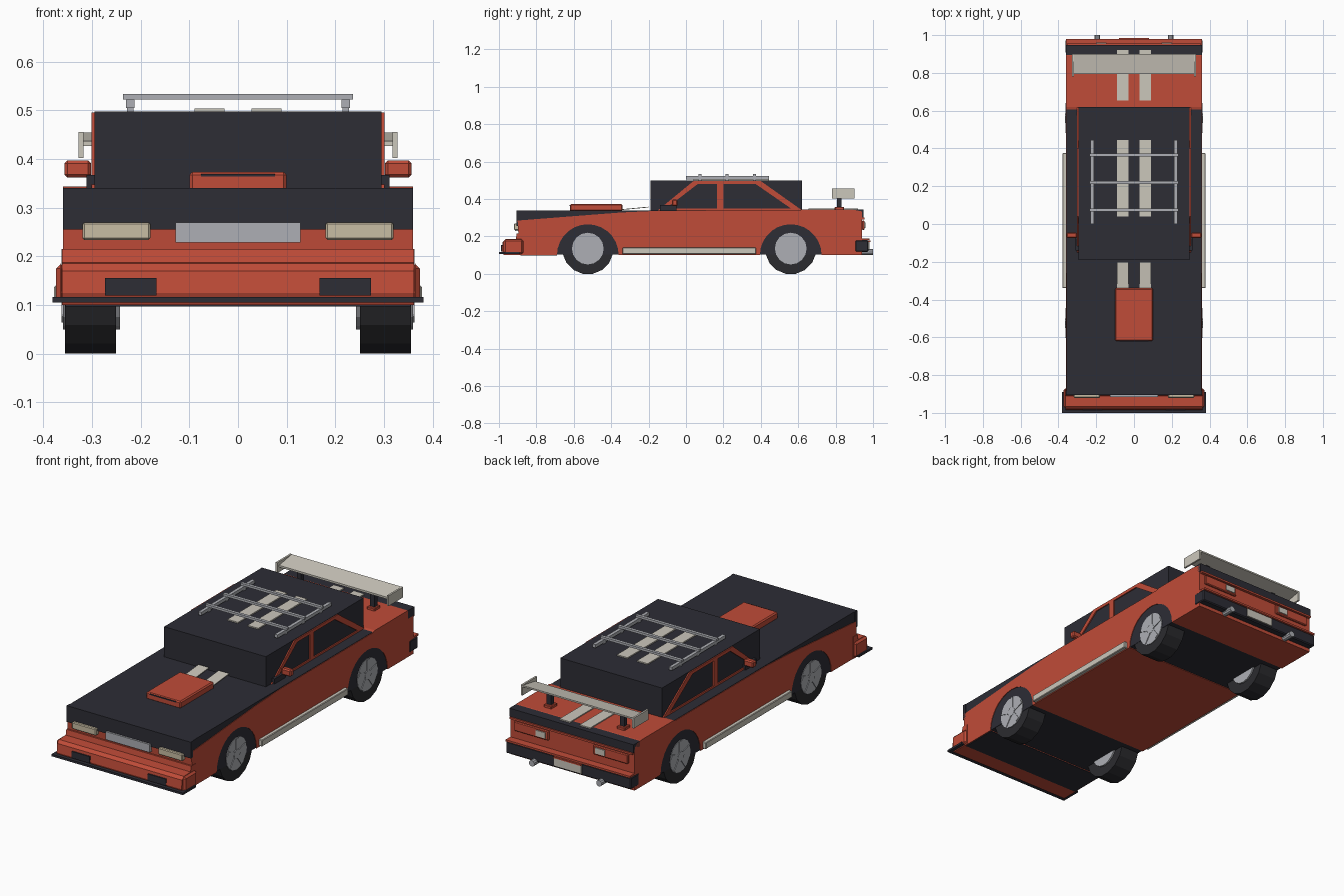
import bpy, bmesh, math
from mathutils import Matrix, Vector

cube = bpy.data.objects.get("Cube")
if cube:
    bpy.data.objects.remove(cube, do_unlink=True)


def material(name, r, g, b):
    m = bpy.data.materials.new(name)
    m.use_nodes = True
    m.diffuse_color = (r, g, b, 1)
    m.node_tree.nodes["Principled BSDF"].inputs["Base Color"].default_value = (r, g, b, 1)
    return m


RED = material("orange red paint", .53, .072, .04)
DARK = material("charcoal", .026, .026, .036)
CREAM = material("cream", .6, .57, .5)
LAMP = material("lamp beige", .58, .51, .37)
SILVER = material("silver", .42, .43, .46)
TIRE = material("tire rubber", .024, .024, .028)


def finish(name, bm, mat):
    bmesh.ops.recalc_face_normals(bm, faces=bm.faces)
    mesh = bpy.data.meshes.new(name)
    bm.to_mesh(mesh)
    bm.free()
    mesh.materials.append(mat)
    ob = bpy.data.objects.new(name, mesh)
    bpy.context.collection.objects.link(ob)
    return ob


def box(name, mat, x, y, z, bevel=0):
    """Box from (min, max) ranges."""
    bm = bmesh.new()
    bmesh.ops.create_cube(bm, size=1)
    for v in bm.verts:
        v.co = [r[0] if c < 0 else r[1] for c, r in zip(v.co, (x, y, z))]
    if bevel:
        bmesh.ops.bevel(bm, geom=bm.edges[:], offset=bevel, segments=1, affect='EDGES')
    return finish(name, bm, mat)


def pair(name, mat, x, y, z, bevel=0):
    """The same box on the left (+x) and the right."""
    box("left_" + name, mat, x, y, z, bevel)
    box("right_" + name, mat, (-x[1], -x[0]), y, z, bevel)


def extrude_x(name, mat, points, x0, x1):
    """Side profile of (y, z) points drawn out along x."""
    bm = bmesh.new()
    face = bm.faces.new([bm.verts.new((x0, y, z)) for y, z in points])
    out = bmesh.ops.extrude_face_region(bm, geom=[face])
    moved = [g for g in out["geom"] if isinstance(g, bmesh.types.BMVert)]
    bmesh.ops.translate(bm, vec=(x1 - x0, 0, 0), verts=moved)
    return finish(name, bm, mat)


def cylinder(name, mat, center, radius, length, sides, axis='Y', top=None, turn=0):
    bm = bmesh.new()
    bmesh.ops.create_cone(bm, cap_ends=True, segments=sides, radius1=radius,
                          radius2=top or radius, depth=length)
    rot = Matrix.Rotation(math.pi / 2, 4, axis) @ Matrix.Rotation(turn, 4, 'Z')
    bm.transform(Matrix.Translation(center) @ rot)
    return finish(name, bm, mat)


AXLES = {"front": -.525, "rear": .56}
FLOOR, WIDTH, ARCH = .1, .36, .165


def arch(yc):
    steps = 14
    return [(yc + ARCH * math.cos(math.pi * i / steps),
             FLOOR + ARCH * math.sin(math.pi * i / steps)) for i in range(steps + 1)]


# Painted shell with open wheel arches around a dark core
upper = [(-.89, FLOOR), (-.9, .285), (-.35, .328), (-.15, .337), (.6, .338),
         (.62, .344), (.89, .344), (.94, .334), (.94, FLOOR)]
extrude_x("body_shell", RED, upper + arch(AXLES["rear"]) + arch(AXLES["front"]), -WIDTH, WIDTH)
box("inner_body", DARK, (-.357, .357), (-.892, .9), (FLOOR + .003, .34))
box("front_underside", DARK, (-.355, .355), (-.885, AXLES["front"] - ARCH), (.097, .102))
box("nose_panel", DARK, (-WIDTH, WIDTH), (-.905, -.885), (.255, .34))

# Front end
pair("headlight", LAMP, (.18, .32), (-.92, -.89), (.234, .27), .004)
box("grille", SILVER, (-.128, .128), (-.915, -.89), (.228, .27))
bumper = [(-.975, .1), (-.985, .125), (-.98, .17), (-.965, .185), (-.91, .187),
          (-.905, .215), (-.87, .215), (-.87, .1)]
extrude_x("front_bumper", RED, bumper, -.362, .362)
pair("bumper_end", RED, (.355, .374), (-.975, -.87), (.105, .185), .01)
box("front_splitter", DARK, (-.381, .381), (-1, -.89), (.105, .116))
pair("fog_recess", DARK, (.168, .273), (-.988, -.97), (.12, .155))

# Rear end
box("tail_trim", DARK, (-WIDTH, WIDTH), (.895, .948), (.3, .343))
box("tail_edge", RED, (-.355, .355), (.94, .955), (.29, .3))
box("rear_bumper", DARK, (-.363, .363), (.905, .975), (.118, .18), .005)
box("rear_bumper_cap", RED, (-.36, .36), (.93, .98), (.18, .19))
box("number_plate", CREAM, (-.08, .08), (.97, .982), (.128, .17))
box("number_plate_frame", RED, (-.08, .08), (.97, .986), (.171, .178))
pair("tail_light", RED, (.13, .33), (.94, .955), (.235, .285), .004)
pair("reverse_light", CREAM, (.145, .2), (.95, .96), (.245, .275))
for side, s in (("left", 1), ("right", -1)):
    cylinder(side + "_exhaust", SILVER, (s * .195, .965, .117), .016, .07, 10, 'X')

# Cabin with painted window frames
box("cabin", DARK, (-.295, .295), (-.19, .62), (.335, .498))
pillars = {
    "front_pillar": [(-.15, .34), (-.12, .34), (.065, .482), (.04, .496)],
    "middle_pillar": [(.165, .34), (.2, .34), (.2, .49), (.165, .49)],
    "rear_pillar": [(.575, .34), (.62, .34), (.4, .496), (.37, .482)],
    "roof_rail": [(.055, .48), (.385, .48), (.4, .496), (.04, .496)],
    "window_sill": [(-.15, .338), (.62, .338), (.6, .35), (-.13, .35)],
}
for side, s in (("left", 1), ("right", -1)):
    for name, pts in pillars.items():
        extrude_x(f"{side}_{name}", RED, pts, s * .293, s * .301)
pair("mirror", RED, (.302, .357), (-.075, -.045), (.362, .397), .006)
pair("mirror_foot", DARK, (.29, .311), (-.14, -.05), (.338, .367))

# Bonnet scoop
box("bonnet_scoop", RED, (-.1, .1), (-.62, -.34), (.335, .373), .006)
box("scoop_slot", DARK, (-.076, .076), (-.623, -.61), (.364, .369))

# Racing stripes
pair("roof_stripe", CREAM, (.028, .089), (.04, .445), (.497, .504))
pair("boot_stripe", CREAM, (.028, .089), (.655, .92), (.343, .349))
for side, s in (("left", 1), ("right", -1)):
    stripe = [(-.35, .341), (-.2, .355), (-.2, .359), (-.35, .345)]
    extrude_x(side + "_bonnet_stripe", CREAM, stripe, s * .028, s * .089)

# Side skirts
pair("side_skirt", CREAM, (.355, .378), (-.34, .375), (.105, .14), .003)

# Roof rack
pair("rack_rail", SILVER, (.213, .23), (0, .445), (.505, .522))
for i, y in enumerate((.075, .22, .365)):
    box(f"rack_bar_{i + 1}", SILVER, (-.236, .236), (y - .008, y + .008), (.522, .534))
    pair(f"rack_foot_{i + 1}", SILVER, (.215, .228), (y - .008, y + .008), (.495, .506))

# Rear wing
wing = [(.795, .427), (.9, .447), (.9, .455), (.795, .437)]
extrude_x("wing_plank", CREAM, wing, -.32, .32)
pair("wing_end_plate", CREAM, (.318, .328), (.78, .9), (.402, .456))
pair("wing_post", DARK, (.2, .225), (.808, .832), (.342, .434))
pair("wing_post_base", RED, (.19, .235), (.795, .845), (.34, .358), .003)

# Wheels: tire, flat rim, raised spokes and centre cap
R = .135
for axle, y in AXLES.items():
    for side, s in (("left", 1), ("right", -1)):
        name = f"{axle}_{side}_"
        cylinder(name + "tire", TIRE, (s * .303, y, R), R * 1.018, .105, 16,
                 turn=math.pi / 16)
        cylinder(name + "rim", SILVER, (s * .301, y, R), .085, .117, 16)
        cylinder(name + "hub_cap", SILVER, (s * .358, y, R), .026, .012, 10)
        bm = bmesh.new()
        for k in range(5):
            spoke = bmesh.ops.create_cube(bm, size=1)["verts"]
            bmesh.ops.scale(bm, vec=(.006, .022, .06), verts=spoke)
            bmesh.ops.translate(bm, vec=(0, 0, .05), verts=spoke)
            bmesh.ops.rotate(bm, matrix=Matrix.Rotation(math.tau * k / 5, 3, 'X'), verts=spoke)
        bmesh.ops.translate(bm, vec=Vector((s * .36, y, R)), verts=bm.verts)
        finish(name + "spokes", bm, SILVER)
